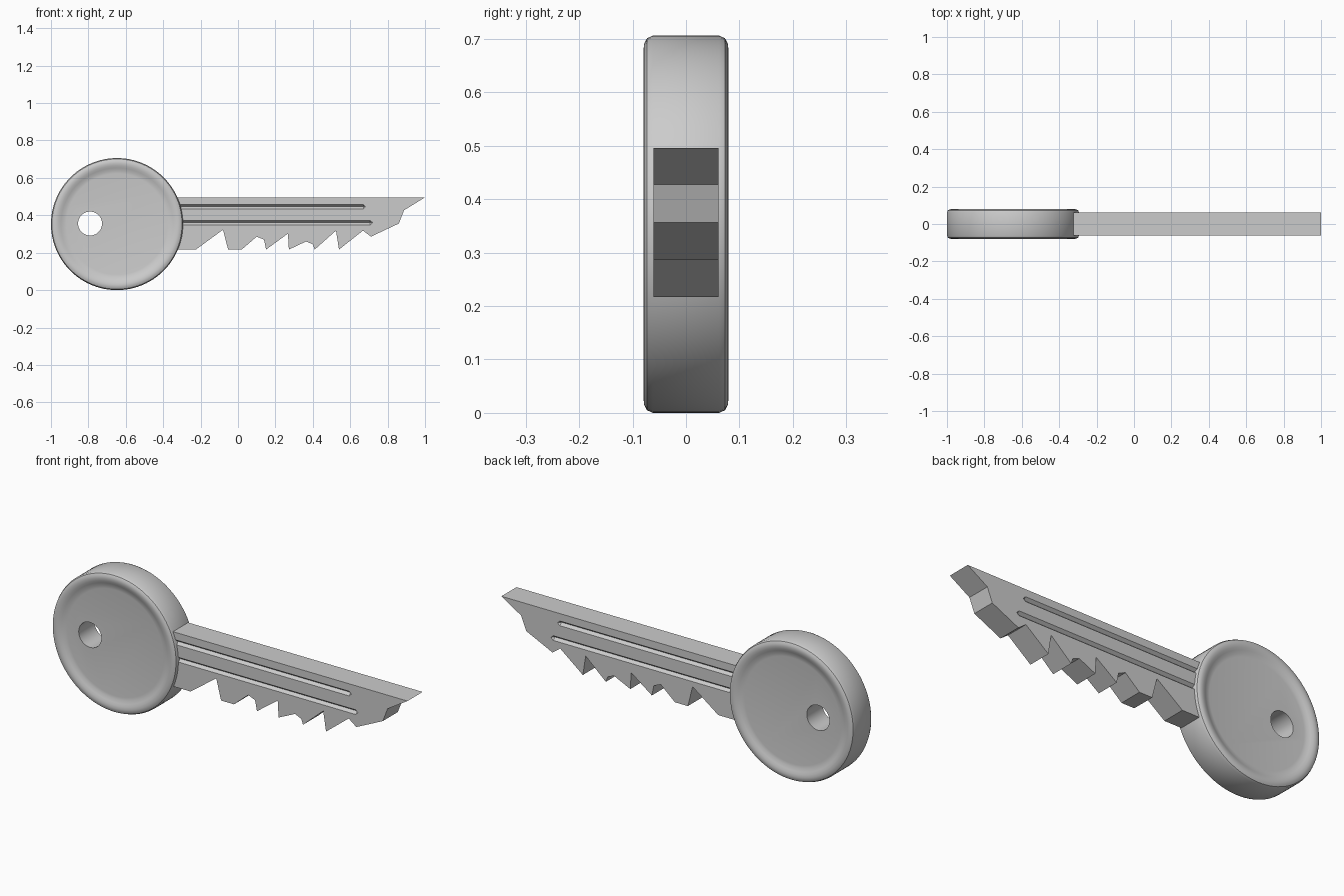
import bpy, bmesh, math
from mathutils import Matrix, Vector

if "Cube" in bpy.data.objects:
    bpy.data.objects.remove(bpy.data.objects["Cube"])

HEAD = Vector((-0.647, 0, 0.353))


def finish(name, bm):
    bmesh.ops.recalc_face_normals(bm, faces=bm.faces)
    me = bpy.data.meshes.new(name)
    bm.to_mesh(me)
    bm.free()
    ob = bpy.data.objects.new(name, me)
    bpy.context.collection.objects.link(ob)
    return ob


def cut(target, cutter):
    cutter.hide_render = True
    mod = target.modifiers.new("cut", 'BOOLEAN')
    mod.operation = 'DIFFERENCE'
    mod.solver = 'EXACT'
    mod.object = cutter
    bpy.context.view_layer.objects.active = target
    bpy.ops.object.modifier_apply(modifier=mod.name)
    bpy.data.objects.remove(cutter)


# Round head: lathed disc with a softly raised rim on both faces
half = [(0.27, 0.064), (0.285, 0.066), (0.30, 0.072), (0.312, 0.077),
        (0.325, 0.0795), (0.338, 0.0785), (0.348, 0.073), (0.353, 0.062)]
profile = half + [(r, -y) for r, y in reversed(half)]
N = 96
bm = bmesh.new()
rings = [[bm.verts.new(HEAD + Vector((r * math.cos(2 * math.pi * i / N), y,
                                      r * math.sin(2 * math.pi * i / N))))
          for i in range(N)] for r, y in profile]
for a, b in zip(rings, rings[1:]):
    for i in range(N):
        j = (i + 1) % N
        bm.faces.new((a[i], a[j], b[j], b[i]))
bm.faces.new(rings[0])
bm.faces.new(rings[-1])
head = finish("key_head", bm)

# Keyring hole
bm = bmesh.new()
bmesh.ops.create_cone(bm, cap_ends=True, segments=48, radius1=0.064, radius2=0.064, depth=0.4,
                      matrix=Matrix.Translation((-0.791, 0, 0.356)) @ Matrix.Rotation(math.pi / 2, 4, 'X'))
cut(head, finish("hole_cutter", bm))

# Toothed blade: extruded outline
outline = [(-0.345, 0.496), (1.0, 0.496), (0.888, 0.427), (0.86, 0.356), (0.711, 0.286),
           (0.668, 0.318), (0.54, 0.217), (0.524, 0.318), (0.41, 0.217), (0.40, 0.245),
           (0.364, 0.26), (0.272, 0.217), (0.267, 0.302), (0.15, 0.217), (0.139, 0.27),
           (0.10, 0.286), (0.02, 0.217), (-0.053, 0.217), (-0.08, 0.323), (-0.225, 0.217),
           (-0.345, 0.217)]
bm = bmesh.new()
face = bm.faces.new([bm.verts.new((x, -0.061, z)) for x, z in outline])
ext = bmesh.ops.extrude_face_region(bm, geom=[face])
bmesh.ops.translate(bm, vec=(0, 0.122, 0),
                    verts=[v for v in ext["geom"] if isinstance(v, bmesh.types.BMVert)])
blade = finish("key_blade", bm)

# V grooves with pointed ends on both sides of the blade
for side in (-1, 1):
    for z, end in ((0.446, 0.69), (0.361, 0.727)):
        bm = bmesh.new()
        for x in (-0.5, end - 0.02):
            for y, dz in ((0.081, 0.028), (0.081, -0.028), (0.046, 0)):
                bm.verts.new((x, side * y, z + dz))
        bm.verts.new((end + 0.01, side * 0.081, z))
        bmesh.ops.convex_hull(bm, input=bm.verts)
        cut(blade, finish("groove_cutter", bm))

# Smooth head
bpy.ops.object.select_all(action='DESELECT')
head.select_set(True)
bpy.context.view_layer.objects.active = head
bpy.ops.object.shade_smooth_by_angle(angle=math.radians(35))
